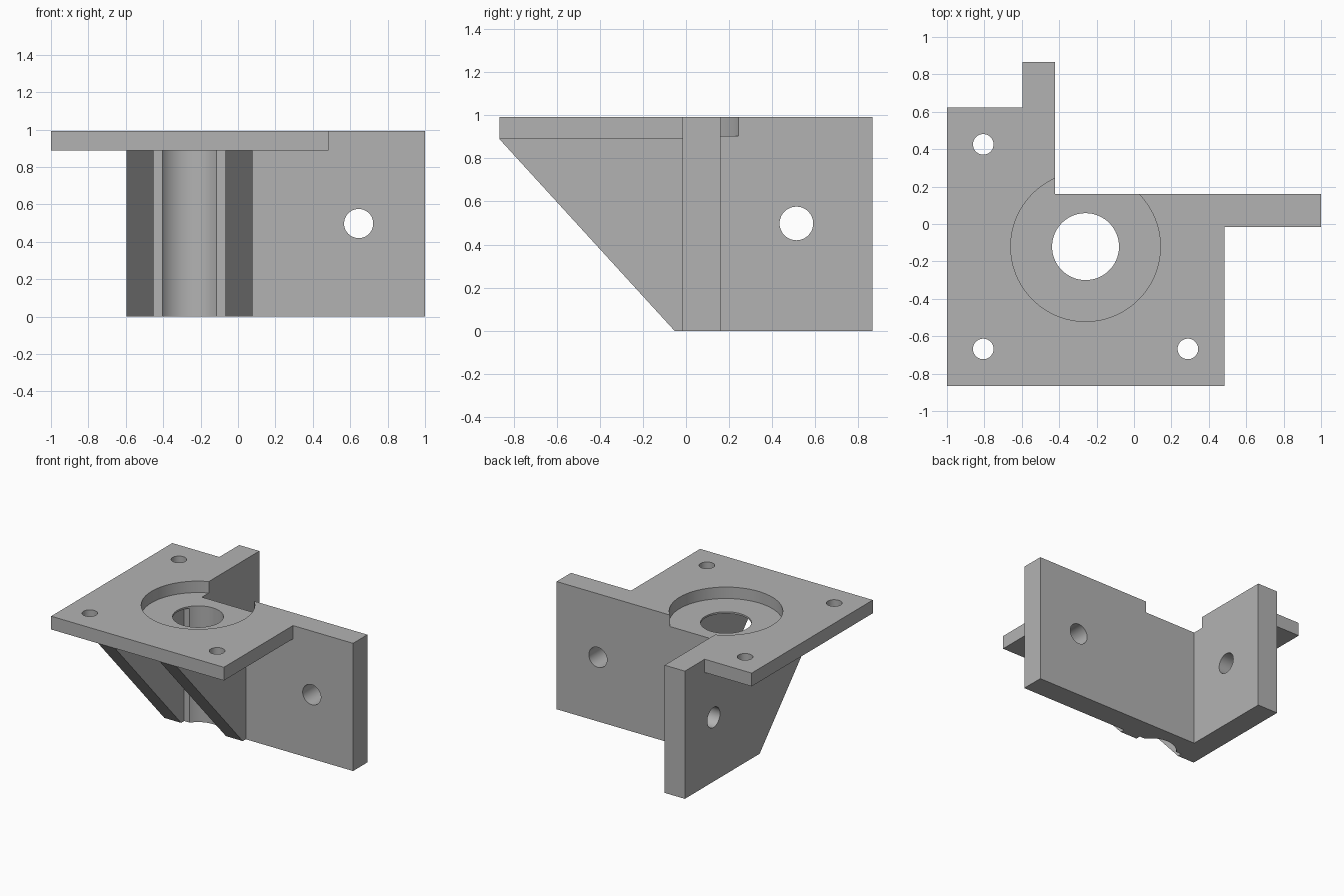
import bpy, bmesh, math
from mathutils import Matrix, Vector

if "Cube" in bpy.data.objects:
    bpy.data.objects.remove(bpy.data.objects["Cube"])

TOP, PLATE_Z, RECESS_Z = 0.992, 0.889, 0.903
CX, CY = -0.259, -0.121            # centre of the round bore
XI, XO = -0.422, -0.596            # side wall inner and outer face
YI, YO = 0.160, -0.016             # long wall back and front face
PL, PR, PF, PB = -1.0, 0.484, -0.865, 0.622   # plate extents

grey = bpy.data.materials.new("light grey")
grey.diffuse_color = (0.45, 0.45, 0.45, 1)
grey.use_nodes = True
grey.node_tree.nodes["Principled BSDF"].inputs["Base Color"].default_value = grey.diffuse_color


def prism(name, pts, direction):
    """Extrude a closed outline of 3D points along a direction."""
    bm = bmesh.new()
    face = bm.faces.new([bm.verts.new(p) for p in pts])
    ext = bmesh.ops.extrude_face_region(bm, geom=[face])
    moved = [v for v in ext["geom"] if isinstance(v, bmesh.types.BMVert)]
    bmesh.ops.translate(bm, verts=moved, vec=direction)
    bmesh.ops.recalc_face_normals(bm, faces=bm.faces)
    return make(name, bm)


def cylinder(name, centre, radius, depth, axis="Z", sides=48):
    bm = bmesh.new()
    rot = {"Z": Matrix(), "X": Matrix.Rotation(math.pi / 2, 4, "Y"),
           "Y": Matrix.Rotation(math.pi / 2, 4, "X")}[axis]
    bmesh.ops.create_cone(bm, cap_ends=True, segments=sides, radius1=radius,
                          radius2=radius, depth=depth,
                          matrix=Matrix.Translation(centre) @ rot)
    return make(name, bm)


def make(name, bm):
    mesh = bpy.data.meshes.new(name)
    bm.to_mesh(mesh)
    bm.free()
    mesh.materials.append(grey)
    obj = bpy.data.objects.new(name, mesh)
    bpy.context.collection.objects.link(obj)
    return obj


def combine(target, tool, operation):
    mod = target.modifiers.new(operation.lower(), "BOOLEAN")
    mod.operation, mod.solver, mod.object = operation, "EXACT", tool
    bpy.context.view_layer.objects.active = target
    bpy.ops.object.modifier_apply(modifier=mod.name)
    bpy.data.objects.remove(tool)


# Two upright walls meeting in an L
walls = [(XO, YO), (1, YO), (1, YI), (XI, YI), (XI, 0.865), (XO, 0.865)]
bracket = prism("motor_bracket", [(x, y, 0) for x, y in walls], Vector((0, 0, TOP)))

# Mounting plate with the inner corner left open
outline = [(PL, PF), (PR, PF), (PR, YI), (XI, YI), (XI, PB), (PL, PB)]
plate = prism("mounting_plate", [(x, y, PLATE_Z) for x, y in outline],
              Vector((0, 0, TOP - PLATE_Z)))
combine(bracket, plate, "UNION")

# Sloping gussets under the plate, reaching slightly into plate and wall
for x in (XO, -0.067):
    side = [(PF, PLATE_Z), (-0.053, 0), (YO + 0.05, 0),
            (YO + 0.05, PLATE_Z + 0.005), (PF, PLATE_Z + 0.005)]
    gusset = prism("gusset", [(x, y, z) for y, z in side], Vector((0.145, 0, 0)))
    combine(bracket, gusset, "UNION")

# Round recess, through bore and screw holes
cutters = [cylinder("recess", (CX, CY, RECESS_Z + 0.2), 0.4, 0.4, sides=96),
           cylinder("bore", (CX, CY, 0.5), 0.179, 2, sides=64),
           cylinder("long_wall_hole", (0.645, 0.07, 0.498), 0.078, 0.6, "Y"),
           cylinder("side_wall_hole", (-0.51, 0.512, 0.498), 0.078, 0.6, "X")]
for sx, sy in ((-1, 1), (-1, -1), (1, -1)):
    cutters.append(cylinder("screw_hole", (CX + sx * 0.547, CY + sy * 0.547, 0.95),
                            0.055, 0.4))
for cutter in cutters:
    combine(bracket, cutter, "DIFFERENCE")

# Smooth the bores and keep the flat edges crisp
bpy.ops.object.select_all(action="DESELECT")
bracket.select_set(True)
bpy.context.view_layer.objects.active = bracket
bpy.ops.object.shade_smooth_by_angle(angle=math.radians(30))
